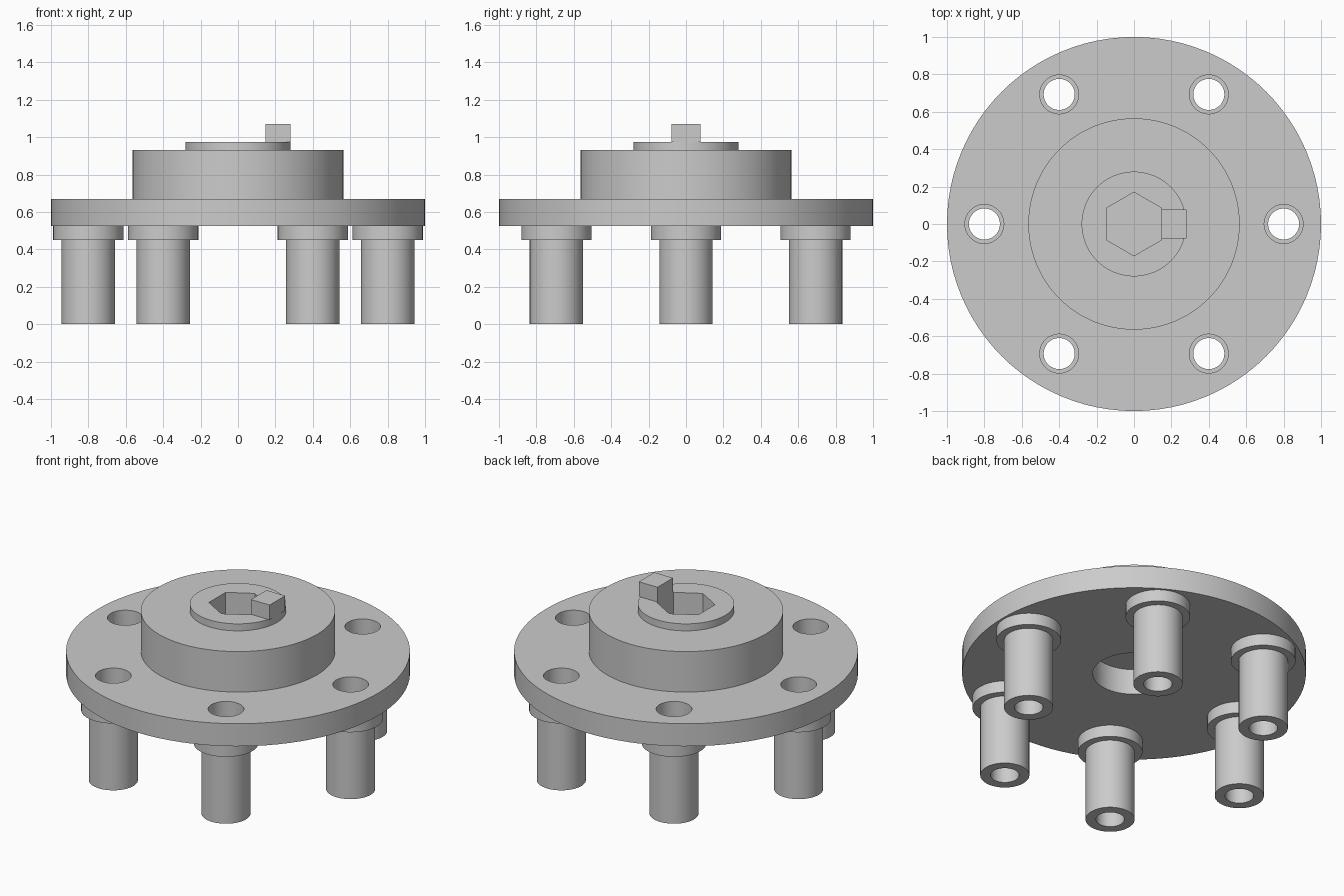
import bpy
import math

if "Cube" in bpy.data.objects:
    bpy.data.objects.remove(bpy.data.objects["Cube"])

SEG = 96
PLATE_BOTTOM, PLATE_TOP = 0.525, 0.67
BOLT_RING = 0.8

steel = bpy.data.materials.new("grey_metal")
steel.diffuse_color = (0.6, 0.6, 0.6, 1)
steel.use_nodes = True
steel.node_tree.nodes["Principled BSDF"].inputs["Base Color"].default_value = steel.diffuse_color


def lathe(name, profile, location=(0, 0, 0), seg=SEG, turn=0.0):
    """Spin a closed (radius, z) outline around z; radius 0 gives a pole."""
    verts, faces, rings = [], [], []
    for r, z in profile:
        start = len(verts)
        if r == 0:
            verts.append((0, 0, z))
            rings.append([start] * seg)
        else:
            for i in range(seg):
                a = turn + 2 * math.pi * i / seg
                verts.append((r * math.cos(a), r * math.sin(a), z))
            rings.append(list(range(start, start + seg)))
    for k in range(len(rings)):
        lo, hi = rings[k], rings[(k + 1) % len(rings)]
        if lo[0] == lo[1] and hi[0] == hi[1]:
            continue
        for i in range(seg):
            j = (i + 1) % seg
            quad = [lo[i], lo[j], hi[j], hi[i]]
            faces.append(list(dict.fromkeys(quad)))
    mesh = bpy.data.meshes.new(name)
    mesh.from_pydata(verts, [], faces)
    mesh.materials.append(steel)
    obj = bpy.data.objects.new(name, mesh)
    bpy.context.collection.objects.link(obj)
    obj.location = location
    return obj


def plug(name, r, z0, z1, location=(0, 0, 0), seg=SEG, turn=0.0):
    return lathe(name, [(0, z0), (r, z0), (r, z1), (0, z1)], location, seg, turn)


def activate(obj):
    bpy.ops.object.select_all(action='DESELECT')
    obj.select_set(True)
    bpy.context.view_layer.objects.active = obj


def cut(target, cutter):
    activate(target)
    mod = target.modifiers.new("cut", 'BOOLEAN')
    mod.operation, mod.solver, mod.object = 'DIFFERENCE', 'EXACT', cutter
    bpy.ops.object.modifier_apply(modifier=mod.name)
    bpy.data.objects.remove(cutter, do_unlink=True)


def smooth(obj):
    activate(obj)
    bpy.ops.object.shade_smooth_by_angle(angle=math.radians(30))


bolt_spots = [(BOLT_RING * math.cos(math.radians(a)),
               BOLT_RING * math.sin(math.radians(a)), 0)
              for a in range(0, 360, 60)]

# Stepped body: flange, hub and collar, with a blind bore underneath
flange = lathe("flange_hub", [
    (0, 0.69), (0.24, 0.69), (0.24, PLATE_BOTTOM), (1.0, PLATE_BOTTOM),
    (1.0, PLATE_TOP), (0.565, PLATE_TOP), (0.565, 0.93),
    (0.28, 0.93), (0.28, 0.975), (0, 0.975)])

# Hexagonal socket and the ring of bolt holes
cut(flange, plug("hex_cutter", 0.17, 0.8, 1.1, seg=6, turn=math.pi / 6))
for spot in bolt_spots:
    cut(flange, plug("hole_cutter", 0.104, 0.4, 0.8, spot, seg=48))
smooth(flange)

# Hollow shouldered legs below each bolt hole
for n, spot in enumerate(bolt_spots):
    leg = lathe(f"leg_{n + 1}", [
        (0.083, 0), (0.143, 0), (0.143, 0.45), (0.188, 0.45),
        (0.188, PLATE_BOTTOM), (0.083, PLATE_BOTTOM)], spot, seg=48)
    smooth(leg)

# Square key standing beside the socket
bpy.ops.mesh.primitive_cube_add(size=1, location=(0.2135, 0, 1.0225))
key = bpy.context.object
key.name = "key"
key.scale = (0.133, 0.157, 0.095)
key.data.materials.append(steel)

# Outward normals on every part
for obj in bpy.context.collection.objects:
    activate(obj)
    bpy.ops.object.mode_set(mode='EDIT')
    bpy.ops.mesh.select_all(action='SELECT')
    bpy.ops.mesh.normals_make_consistent(inside=False)
    bpy.ops.object.mode_set(mode='OBJECT')
